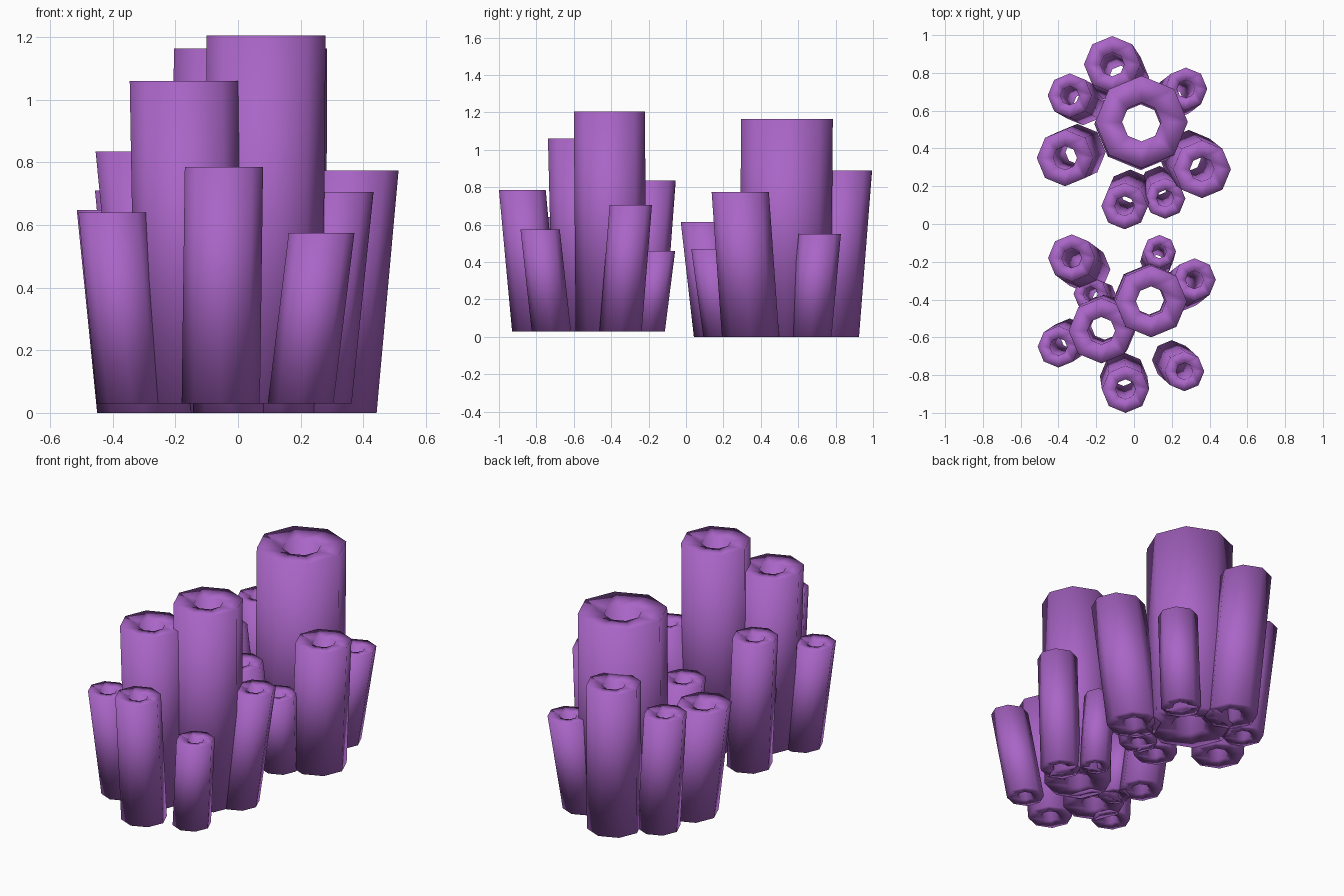
import bpy
import bmesh
import math

if "Cube" in bpy.data.objects:
    bpy.data.objects.remove(bpy.data.objects["Cube"])

SIDES = 8
HOLE = 0.42      # opening radius as a share of the tube radius

purple = bpy.data.materials.new("purple_sponge")
purple.diffuse_color = (0.40, 0.13, 0.57, 1.0)
purple.use_nodes = True
purple.node_tree.nodes["Principled BSDF"].inputs["Base Color"].default_value = purple.diffuse_color


def tube(name, top, base, r, z0, z1):
    """Hollow eight-sided tube, sheared from base centre to top centre."""
    bm = bmesh.new()
    dip = 0.06 * r
    # rings run up the outside, over the lip, down the inside
    profile = [(r, z0, base), (r, z1, top),
               (r * HOLE, z1 - dip, top), (r * HOLE, z0 + dip, base)]
    rings = []
    for rad, z, (cx, cy) in profile:
        ring = []
        for i in range(SIDES):
            a = 2 * math.pi * i / SIDES
            ring.append(bm.verts.new((cx + rad * math.cos(a),
                                      cy + rad * math.sin(a), z)))
        rings.append(ring)
    for k in range(4):
        lo, hi = rings[k], rings[(k + 1) % 4]
        for i in range(SIDES):
            j = (i + 1) % SIDES
            f = bm.faces.new((lo[i], lo[j], hi[j], hi[i]))
            f.smooth = True
    bmesh.ops.recalc_face_normals(bm, faces=bm.faces)
    mesh = bpy.data.meshes.new(name)
    bm.to_mesh(mesh)
    bm.free()
    mesh.materials.append(purple)
    bpy.context.collection.objects.link(bpy.data.objects.new(name, mesh))


# each tube: top centre, base centre, radius, top height
front_cluster = [
    ((0.09, -0.41), (0.08, -0.40), 0.19, 1.205),
    ((-0.173, -0.565), (-0.155, -0.54), 0.173, 1.06),
    ((-0.045, -0.875), (-0.055, -0.805), 0.125, 0.785),
    ((0.267, -0.78), (0.20, -0.72), 0.105, 0.575),
    ((-0.40, -0.65), (-0.34, -0.61), 0.11, 0.64),
    ((-0.33, -0.18), (-0.25, -0.24), 0.125, 0.835),
    ((-0.23, -0.37), (-0.18, -0.39), 0.09, 0.42),
    ((0.135, -0.145), (0.12, -0.20), 0.087, 0.46),
    ((0.32, -0.295), (0.25, -0.35), 0.113, 0.705),
]
back_cluster = [
    ((0.04, 0.54), (0.035, 0.53), 0.245, 1.165),
    ((-0.115, 0.845), (-0.07, 0.775), 0.15, 0.89),
    ((-0.34, 0.68), (-0.27, 0.64), 0.117, 0.71),
    ((-0.365, 0.35), (-0.30, 0.38), 0.15, 0.648),
    ((0.275, 0.715), (0.21, 0.665), 0.113, 0.55),
    ((0.36, 0.29), (0.29, 0.345), 0.153, 0.775),
    ((-0.05, 0.095), (-0.02, 0.165), 0.123, 0.615),
    ((0.165, 0.135), (0.135, 0.20), 0.107, 0.47),
]

for label, z0, tubes in (("front_tube", 0.03, front_cluster),
                         ("back_tube", 0.0, back_cluster)):
    for n, (top, base, r, z1) in enumerate(tubes, 1):
        tube(f"{label}_{n}", top, base, r, z0, z1)
